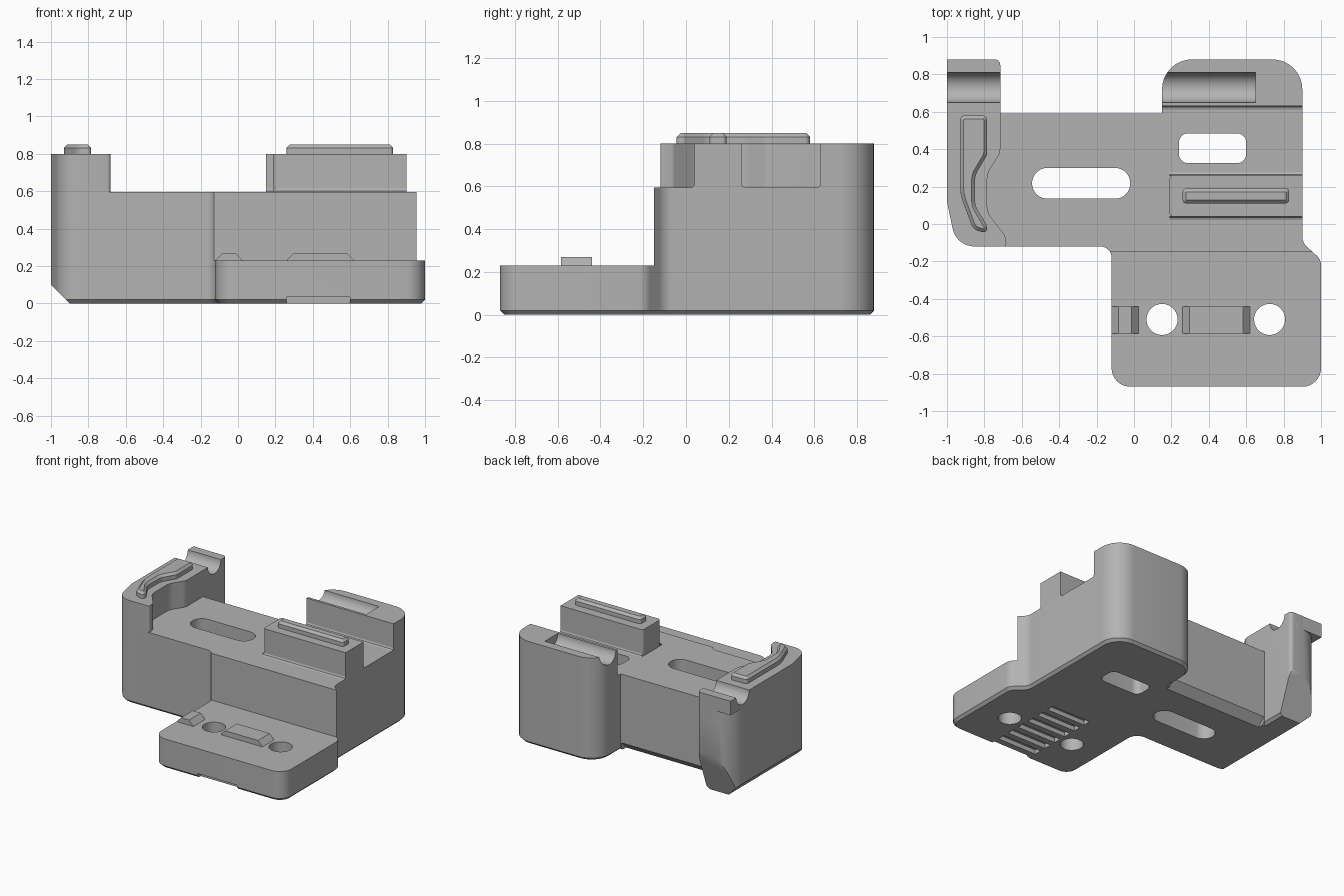
import bpy, bmesh, math
from mathutils import Vector

cube = bpy.data.objects.get("Cube")
if cube:
    bpy.data.objects.remove(cube, do_unlink=True)

grey = bpy.data.materials.new("matte grey plastic")
grey.use_nodes = True
colour = (0.45, 0.45, 0.45, 1)
grey.diffuse_color = colour
grey.node_tree.nodes["Principled BSDF"].inputs["Base Color"].default_value = colour


def rounded(corners, steps=8):
    """Outline from (x, y, radius) corners, each replaced by a circular arc."""
    out = []
    for i, (x, y, r) in enumerate(corners):
        c = Vector((x, y))
        a = (Vector(corners[i - 1][:2]) - c).normalized()
        b = (Vector(corners[(i + 1) % len(corners)][:2]) - c).normalized()
        if r == 0:
            out.append(c)
            continue
        half = a.angle(b) / 2
        t, w = r / math.tan(half), math.sin(half)
        for k in range(steps + 1):
            u = k / steps
            p, q, s = (1 - u) ** 2, 2 * u * (1 - u) * w, u * u
            out.append(c + (a * p + b * s) * t / (p + q + s))
    return out


def box(x0, x1, y0, y1, r=0):
    return rounded([(x0, y0, r), (x1, y0, r), (x1, y1, r), (x0, y1, r)])


def circle(x, y, r, n=40):
    return [(x + r * math.cos(2 * math.pi * i / n), y + r * math.sin(2 * math.pi * i / n))
            for i in range(n)]


def prism(name, outline, lo, hi, axis="z", low_chamfer=0, top_chamfer=0):
    """Extrude an outline along an axis, with optional chamfered end rims."""
    place = {"z": lambda u, v, w: (u, v, w),
             "y": lambda u, v, w: (u, w, v),
             "x": lambda u, v, w: (w, u, v)}[axis]
    bm = bmesh.new()
    low = [bm.verts.new(place(p[0], p[1], lo)) for p in outline]
    top = [bm.verts.new(place(p[0], p[1], hi)) for p in outline]
    caps = [bm.faces.new(low), bm.faces.new(top)]
    for i in range(len(low)):
        bm.faces.new((low[i - 1], low[i], top[i], top[i - 1]))
    bmesh.ops.recalc_face_normals(bm, faces=bm.faces[:])
    for cap, size in zip(caps, (low_chamfer, top_chamfer)):
        if size:
            bmesh.ops.bevel(bm, geom=cap.edges[:], offset=size, segments=1,
                            affect="EDGES", clamp_overlap=False)
    mesh = bpy.data.meshes.new(name)
    bm.to_mesh(mesh)
    bm.free()
    mesh.materials.append(grey)
    ob = bpy.data.objects.new(name, mesh)
    bpy.context.collection.objects.link(ob)
    return ob


def activate(ob):
    bpy.ops.object.select_all(action="DESELECT")
    ob.select_set(True)
    bpy.context.view_layer.objects.active = ob


def cut(ob, *shape, **options):
    cutter = prism("cutter", *shape, **options)
    cutter.hide_render = True
    mod = ob.modifiers.new("cut", "BOOLEAN")
    mod.operation, mod.solver, mod.object = "DIFFERENCE", "EXACT", cutter
    activate(ob)
    bpy.ops.object.modifier_apply(modifier=mod.name)
    bpy.data.objects.remove(cutter, do_unlink=True)


FLOOR, TOP, PLATE = 0.595, 0.8, 0.23

# Main body: one footprint, stepped down to the front plate
body = prism("main_body", rounded([
    (-1, 0.12, 0.15), (-0.95, -0.12, 0.12), (-0.12, -0.12, 0.06), (-0.12, -0.87, 0.1),
    (1, -0.87, 0.1), (1, -0.19, 0.07), (0.9, -0.1, 0.08), (0.9, 0.88, 0.16),
    (0.15, 0.88, 0.16), (0.15, 0.59, 0), (-0.715, 0.59, 0), (-0.715, 0.88, 0.03),
    (-1, 0.88, 0.17)]), 0, FLOOR, low_chamfer=0.02)
cut(body, box(-0.4, 1.2, -1.1, -0.15), PLATE, 1)

# Slanted lower edges of the arm and of the rear wall
cut(body, [(-1.1, 0.2), (-0.8, -0.1), (-1.1, -0.1)], -0.3, 1.1, axis="y")
cut(body, [(0.916, 0.43), (0.724, -0.1), (1, -0.1), (1, 0.43)], -1.1, -0.5, axis="x")
cut(body, [(0.65, 0.12), (0.43, -0.1), (0.65, -0.1)], -0.71, 0.145, axis="x")

# Slots and screw holes
cut(body, box(-0.545, -0.02, 0.135, 0.3, 0.082), -0.1, 1)
cut(body, box(0.24, 0.6, 0.325, 0.485, 0.05), -0.1, 1)
for x in (0.15, 0.725):
    cut(body, circle(x, -0.51, 0.083), -0.1, 1)

# Row of belt grooves in the underside, the first open at the front
for i in range(7):
    y = -0.86 + 0.108 * i
    cut(body, box(0.26, 0.6, y - 0.03, y + 0.03), -0.1, 0.035)

# Raised arm with a waisted inner side and a square hook at the back
arm = prism("side_arm", rounded([
    (-1, 0.12, 0.15), (-0.95, -0.12, 0.12), (-0.68, -0.12, 0.015), (-0.69, -0.06, 0.03),
    (-0.785, 0.06, 0.12), (-0.785, 0.27, 0.12), (-0.715, 0.38, 0.08),
    (-0.715, 0.88, 0.03), (-1, 0.88, 0.17)]), FLOOR, TOP)
hook = prism("arm_hook", rounded([
    (-1, 0.62, 0), (-0.715, 0.62, 0), (-0.715, 0.88, 0.03), (-1, 0.88, 0)]), 0.69, TOP)

# Rear wall and middle block
wall = prism("rear_wall", rounded([
    (0.15, 0.63, 0), (0.9, 0.63, 0), (0.9, 0.88, 0.16), (0.15, 0.88, 0.16)]), FLOOR, TOP)
prism("middle_block", rounded([
    (0.19, 0.04, 0.02), (0.9, 0.04, 0), (0.9, 0.26, 0), (0.19, 0.26, 0.02)]), FLOOR, TOP)

# Half-round rod grooves
for ob, x0, x1 in ((arm, -1.1, -0.6), (hook, -1.1, -0.6), (wall, 0, 0.65)):
    cut(ob, circle(0.73, TOP, 0.08), x0, x1, axis="x")

# Raised ribs on the block and the arm
prism("block_rib", box(0.26, 0.83, 0.11, 0.19, 0.02), TOP, 0.85, top_chamfer=0.018)
prism("arm_rib", rounded([
    (-0.93, 0.58, 0.025), (-0.93, 0.16, 0.3), (-0.86, -0.03, 0.06), (-0.785, -0.05, 0.02),
    (-0.785, -0.01, 0.02), (-0.85, 0.1, 0.1), (-0.85, 0.26, 0.1), (-0.785, 0.37, 0.06),
    (-0.785, 0.58, 0.025)]), TOP, 0.85, top_chamfer=0.018)

# Locating bumps on the front plate
for name, x0, x1 in (("centre_bump", 0.26, 0.62), ("edge_bump", -0.12, 0.025)):
    prism(name, [(x0, PLATE), (x0 + 0.038, 0.27), (x1 - 0.038, 0.27), (x1, PLATE)],
          -0.585, -0.44, axis="y")

# Small fillet strips where the wall and block meet the floor
for name, x0, y, side in (("wall_fillet", 0.15, 0.63, -1), ("block_back_fillet", 0.19, 0.26, 1),
                          ("block_front_fillet", 0.19, 0.04, -1)):
    prism(name, [(y, FLOOR), (y + side * 0.018, FLOOR), (y + side * 0.005, FLOOR + 0.005),
                 (y, FLOOR + 0.018)], x0, 0.9, axis="x")

for ob in bpy.context.scene.objects:
    if ob.type == "MESH":
        activate(ob)
        bpy.ops.object.shade_smooth_by_angle(angle=math.radians(30))
